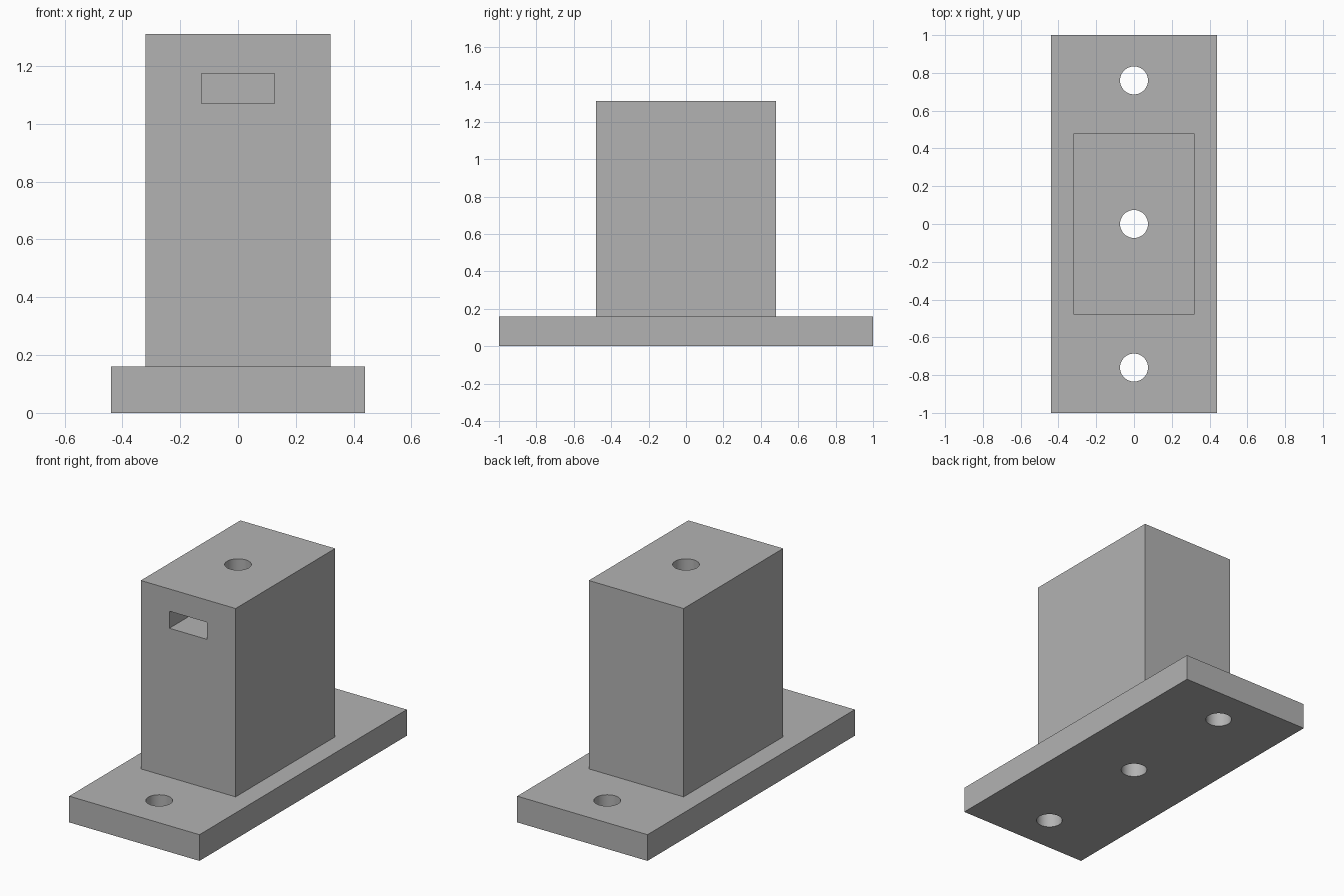
import bpy

cube = bpy.data.objects.get("Cube")
if cube:
    bpy.data.objects.remove(cube, do_unlink=True)

# Single grey material
grey = bpy.data.materials.new("plain_grey")
grey.use_nodes = True
colour = (0.45, 0.45, 0.45, 1)
grey.diffuse_color = colour
grey.node_tree.nodes["Principled BSDF"].inputs["Base Color"].default_value = colour


def box(name, low, high):
    """Box between two opposite corners."""
    centre = [(a + b) / 2 for a, b in zip(low, high)]
    bpy.ops.mesh.primitive_cube_add(size=1, location=centre)
    ob = bpy.context.object
    ob.name = name
    ob.scale = [b - a for a, b in zip(low, high)]
    bpy.ops.object.transform_apply(location=True, rotation=False, scale=True)
    ob.data.materials.append(grey)
    return ob


def bore(name, y):
    """Vertical round cutter, long enough to pass through everything."""
    bpy.ops.mesh.primitive_cylinder_add(vertices=64, radius=0.074, depth=4,
                                        location=(0, y, 0.5))
    ob = bpy.context.object
    ob.name = name
    ob.data.materials.append(grey)
    return ob


def combine(target, tool, operation):
    """Apply a boolean to the target and discard the tool."""
    mod = target.modifiers.new(operation.lower(), "BOOLEAN")
    mod.operation = operation
    mod.solver = "EXACT"
    mod.object = tool
    bpy.context.view_layer.objects.active = target
    bpy.ops.object.modifier_apply(modifier=mod.name)
    bpy.data.objects.remove(tool, do_unlink=True)


# Base plate with the upright block fused on top
mount = box("mounting_block", (-0.44, -1, 0), (0.44, 1, 0.16))
combine(mount, box("upright_block", (-0.32, -0.48, 0.1), (0.32, 0.48, 1.31)), "UNION")

# Centre bore and the two fixing holes
for y in (-0.76, 0, 0.76):
    combine(mount, bore("hole_cutter", y), "DIFFERENCE")

# Nut slot, open at the front and ending behind the centre bore
combine(mount, box("slot_cutter", (-0.127, -0.7, 1.07), (0.127, 0.127, 1.174)), "DIFFERENCE")

# Smooth bores, crisp edges
bpy.ops.object.select_all(action="DESELECT")
mount.select_set(True)
bpy.context.view_layer.objects.active = mount
bpy.ops.object.shade_smooth_by_angle(angle=0.52)
